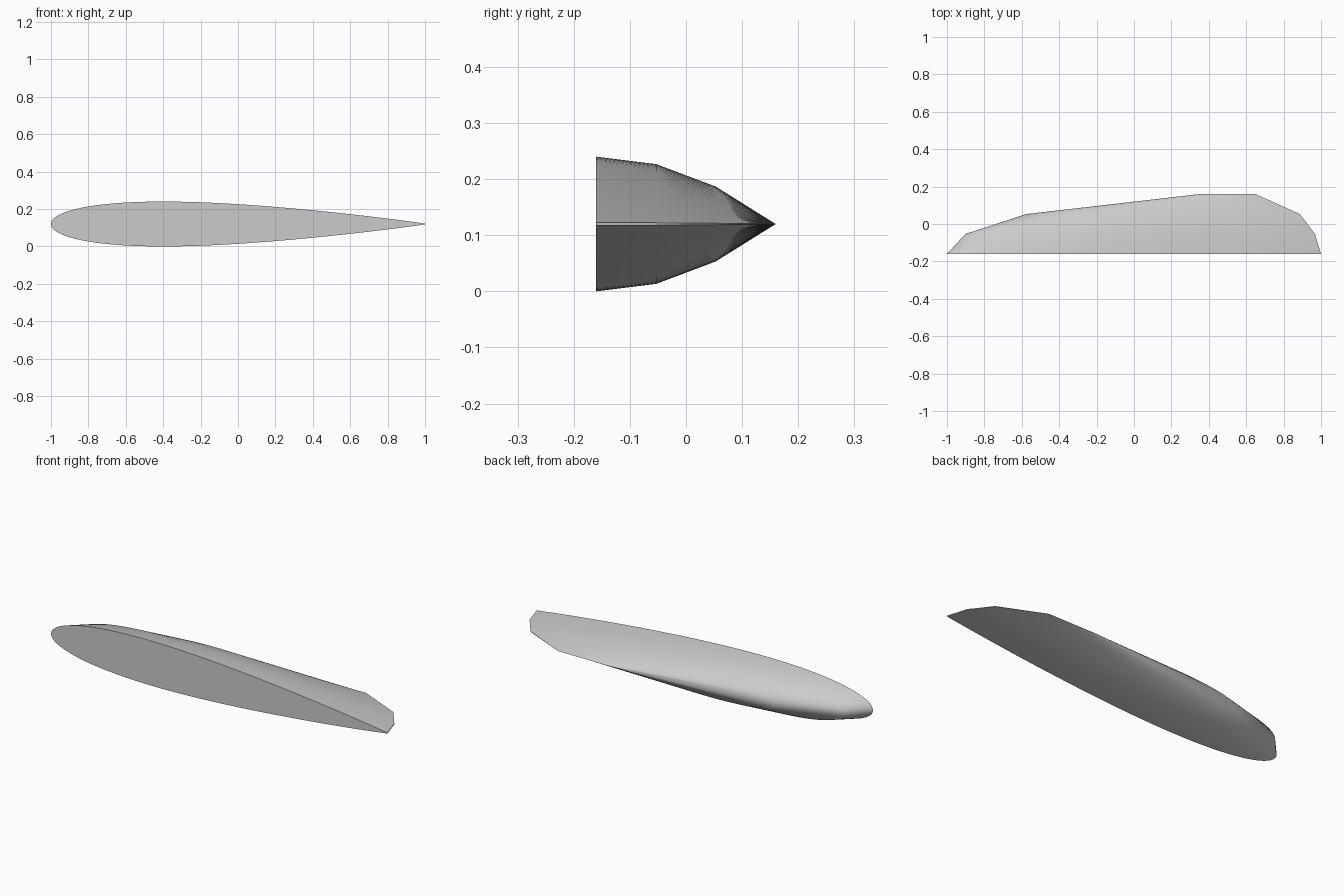
import bpy, bmesh, math

cube = bpy.data.objects.get("Cube")
if cube:
    bpy.data.objects.remove(cube, do_unlink=True)

MID_Z = 0.12
STEPS = 48
# Span stations: y, leading edge x, trailing edge x, half thickness
STATIONS = [
    (-0.16, -1.0, 1.0, 0.12),
    (-0.053, -0.9, 0.967, 0.1067),
    (0.053, -0.577, 0.887, 0.0667),
    (0.16, 0.352, 0.65, 0.0),
]


def half_thickness(t):
    """Symmetric airfoil shape, with a peak of about one."""
    return 10 * (0.2969 * math.sqrt(t) - 0.126 * t - 0.3516 * t**2
                 + 0.2843 * t**3 - 0.1015 * t**4)


def section(y, lead, trail, half):
    """Loop from upper trailing edge round the nose to lower trailing edge."""
    points = []
    for i in range(2 * STEPS + 1):
        angle = math.pi * i / STEPS
        t = (1 + math.cos(angle)) / 2
        side = 1 if i <= STEPS else -1
        points.append((lead + (trail - lead) * t, y,
                       MID_Z + side * half * half_thickness(t)))
    return points


# Material
grey = bpy.data.materials.new("light_grey")
grey.use_nodes = True
colour = (0.6, 0.6, 0.6, 1)
grey.diffuse_color = colour
grey.node_tree.nodes["Principled BSDF"].inputs["Base Color"].default_value = colour

# Wing tip skin lofted through the sections, with trailing edge and root cap
bm = bmesh.new()
loops = [[bm.verts.new(p) for p in section(*s)] for s in STATIONS]
count = len(loops[0])
for a, b in zip(loops, loops[1:]):
    for i in range(count):
        j = (i + 1) % count
        bm.faces.new((a[i], a[j], b[j], b[i]))
bm.faces.new(loops[0])
# The outer section has no thickness, so its two sides weld to one edge
bmesh.ops.remove_doubles(bm, verts=bm.verts, dist=0.00001)
bmesh.ops.recalc_face_normals(bm, faces=bm.faces)

mesh = bpy.data.meshes.new("wing_tip")
bm.to_mesh(mesh)
bm.free()
mesh.materials.append(grey)
wing_tip = bpy.data.objects.new("wing_tip", mesh)
bpy.context.collection.objects.link(wing_tip)

bpy.ops.object.select_all(action="DESELECT")
wing_tip.select_set(True)
bpy.context.view_layer.objects.active = wing_tip
bpy.ops.object.shade_smooth_by_angle(angle=math.radians(35))
